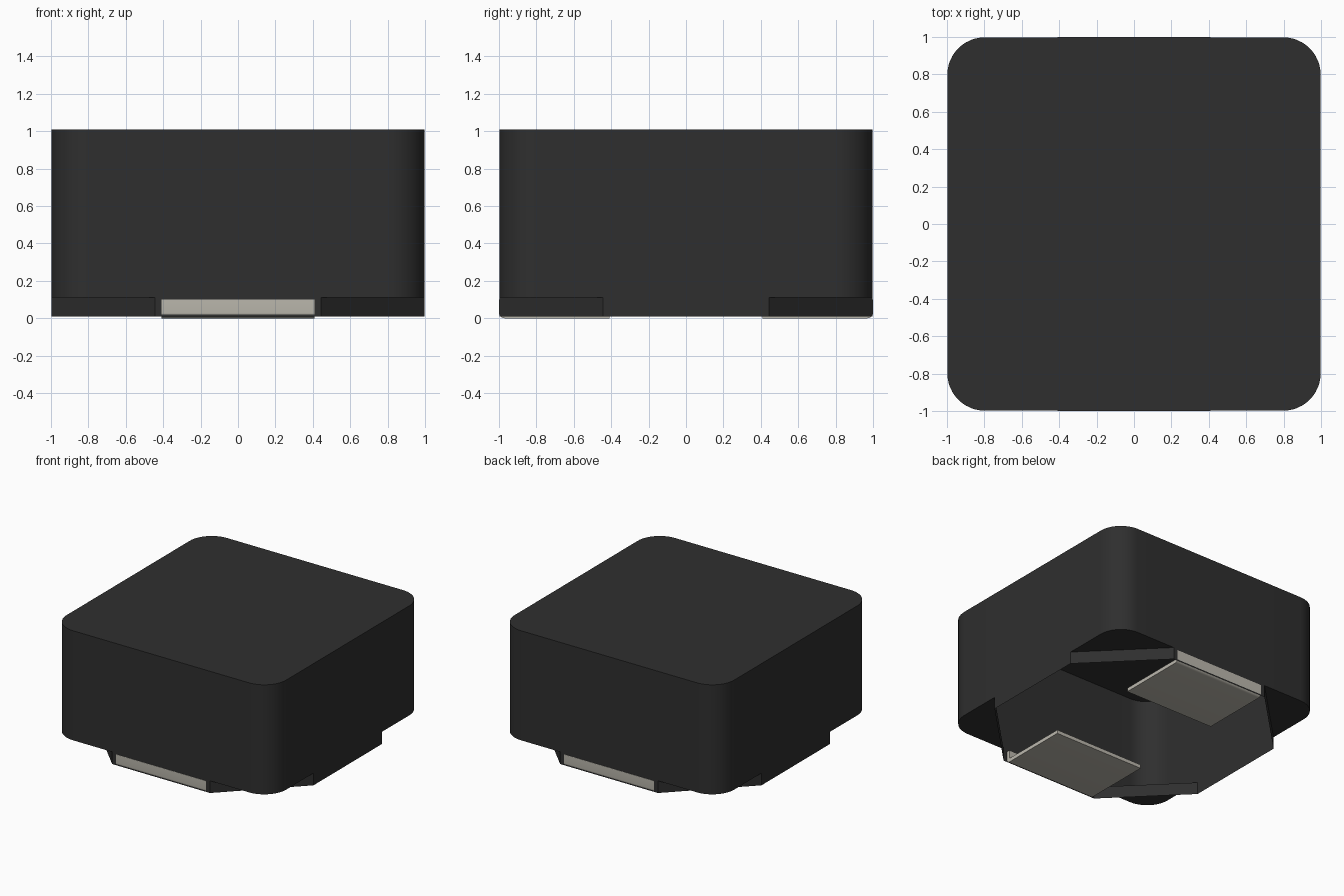
import bpy, bmesh, math
from mathutils import Matrix

cube = bpy.data.objects.get("Cube")
if cube:
    bpy.data.objects.remove(cube, do_unlink=True)


def material(name, rgb, rough, metal=0.0):
    m = bpy.data.materials.new(name)
    m.use_nodes = True
    m.diffuse_color = (*rgb, 1)
    bsdf = m.node_tree.nodes["Principled BSDF"]
    bsdf.inputs["Base Color"].default_value = (*rgb, 1)
    bsdf.inputs["Roughness"].default_value = rough
    bsdf.inputs["Metallic"].default_value = metal
    return m


def finish(bm, name, mat):
    mesh = bpy.data.meshes.new(name)
    bm.to_mesh(mesh)
    bm.free()
    mesh.materials.append(mat)
    ob = bpy.data.objects.new(name, mesh)
    bpy.context.collection.objects.link(ob)
    bpy.ops.object.select_all(action='DESELECT')
    ob.select_set(True)
    bpy.context.view_layer.objects.active = ob
    bpy.ops.object.shade_smooth_by_angle(angle=math.radians(30))
    return ob


charcoal = material("charcoal", (0.028, 0.028, 0.028), 0.6)
tin = material("tin", (0.50, 0.48, 0.42), 0.5)

HALF, RADIUS, NOTCH = 0.998, 0.2, 0.445
Z_FOOT, Z_STEP, Z_TOP = 0.01, 0.11, 1.01
ARC = 12

# One corner of the outline: notch start, rounded corner, notch end
c = HALF - RADIUS
corner = [(HALF, NOTCH)]
for i in range(ARC + 1):
    a = math.pi / 2 * i / ARC
    corner.append((c + RADIUS * math.cos(a), c + RADIUS * math.sin(a)))
corner.append((NOTCH, HALF))

# Body: open-bottomed shell, its lower edge cut diagonally at each corner
bm = bmesh.new()
step, top, foot, ceilings = [], [], [], []
for q in range(4):
    co, si = round(math.cos(q * math.pi / 2)), round(math.sin(q * math.pi / 2))
    pts = [(x * co - y * si, x * si + y * co) for x, y in corner]
    ring = [bm.verts.new((x, y, Z_STEP)) for x, y in pts]
    step += ring
    top += [bm.verts.new((x, y, Z_TOP)) for x, y in pts]
    foot += [(ring[k], bm.verts.new((*pts[k], Z_FOOT))) for k in (0, -1)]
    ceilings.append(ring)
n = len(step)
for i in range(n):
    j = (i + 1) % n
    bm.faces.new((step[i], step[j], top[j], top[i]))
bm.faces.new(top)
for ring in ceilings:
    bm.faces.new(ring[::-1])
for i in range(8):
    (u0, d0), (u1, d1) = foot[i], foot[(i + 1) % 8]
    bm.faces.new((d0, d1, u1, u0))
finish(bm, "body", charcoal)


# Terminals: folded metal strips under the front and back edges
def terminal(name, turn):
    t, r, half_w = 0.03, 0.03, 0.41
    prof = [(-0.41, 0.0)]
    for i in range(7):
        a = math.pi / 2 * i / 6
        prof.append((-1 + r - r * math.sin(a), r - r * math.cos(a)))
    prof += [(-1, 0.1), (-1 + t, 0.1), (-1 + t, t), (-0.41, t)]
    bm = bmesh.new()
    face = bm.faces.new([bm.verts.new((-half_w, y, z)) for y, z in prof])
    ext = bmesh.ops.extrude_face_region(bm, geom=[face])
    moved = [v for v in ext["geom"] if isinstance(v, bmesh.types.BMVert)]
    bmesh.ops.translate(bm, verts=moved, vec=(2 * half_w, 0, 0))
    bmesh.ops.recalc_face_normals(bm, faces=bm.faces)
    bmesh.ops.transform(bm, matrix=Matrix.Rotation(turn, 4, 'Z'), verts=bm.verts)
    finish(bm, name, tin)


terminal("front_terminal", 0)
terminal("back_terminal", math.pi)
